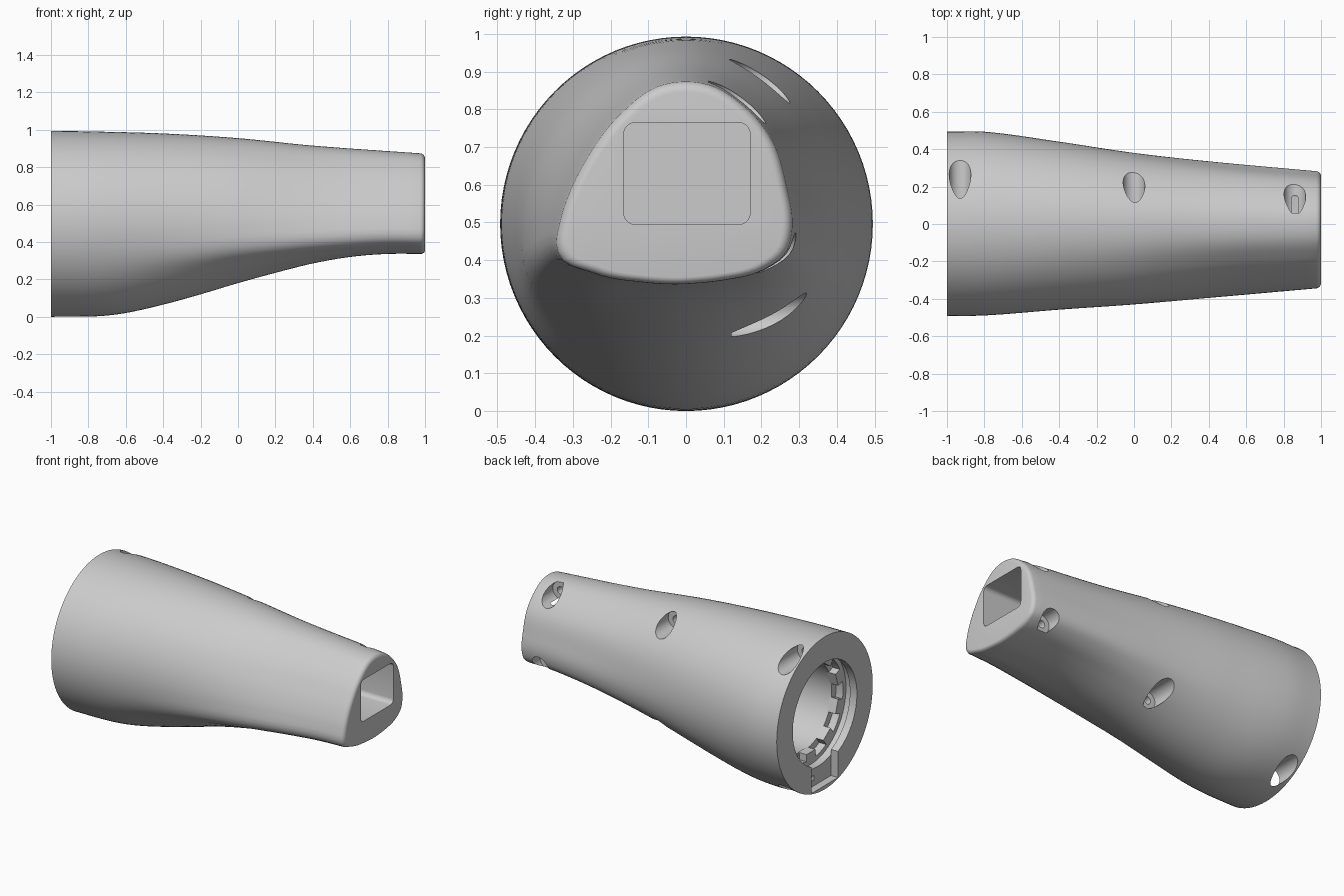
import bpy, bmesh, math
from mathutils import Matrix, Vector

cube = bpy.data.objects.get("Cube")
if cube:
    bpy.data.objects.remove(cube, do_unlink=True)

grey = bpy.data.materials.new("light grey plastic")
grey.use_nodes = True
grey.diffuse_color = (0.6, 0.6, 0.6, 1)
grey.node_tree.nodes["Principled BSDF"].inputs["Base Color"].default_value = (0.6, 0.6, 0.6, 1)

SIDES = 96
AXIS_Z = 0.496


def add_object(name, bm):
    bmesh.ops.recalc_face_normals(bm, faces=bm.faces)
    mesh = bpy.data.meshes.new(name)
    bm.to_mesh(mesh)
    bm.free()
    mesh.materials.append(grey)
    ob = bpy.data.objects.new(name, mesh)
    bpy.context.collection.objects.link(ob)
    return ob


def smooth_value(x, table):
    """Smooth interpolation through (x, value) pairs."""
    last = len(table) - 1
    slope = lambda i: ((table[min(i + 1, last)][1] - table[max(i - 1, 0)][1])
                       / (table[min(i + 1, last)][0] - table[max(i - 1, 0)][0]))
    for i in range(last):
        (xa, a), (xb, b) = table[i], table[i + 1]
        if x <= xb or i == last - 1:
            w = xb - xa
            t = (x - xa) / w
            return ((1 + 2 * t) * (1 - t) ** 2 * a + t * (1 - t) ** 2 * w * slope(i)
                    + t * t * (3 - 2 * t) * b + t * t * (t - 1) * w * slope(i + 1))


# Outline of the sleeve along its length
bottom = [(-1, 0), (-.75, .003), (-.6, .02), (-.4, .065), (-.2, .12), (0, .18),
          (.2, .235), (.4, .285), (.6, .32), (.8, .336), (1, .336)]
top = [(-1, .993), (-.8, .991), (-.4, .98), (0, .955), (.4, .915), (1, .872)]
back = [(-1, .495), (-.78, .492), (-.4, .44), (0, .38), (.4, .335), (1, .28)]
front = [(-1, -.493), (-.78, -.488), (-.4, -.458), (0, -.43), (.4, -.395), (1, -.342)]

# Lopsided rounded triangle of the narrow end, as (y, z)
tip = [(0, .872), (.07, .86), (.15, .81), (.22, .73), (.265, .6), (.28, .47),
       (.262, .415), (.21, .375), (.1, .345), (0, .335), (-.12, .34), (-.25, .365),
       (-.325, .395), (-.345, .44), (-.335, .5), (-.3, .6), (-.25, .69),
       (-.17, .79), (-.08, .857)]
TIP_Z = 0.56
polar = sorted((math.atan2(z - TIP_Z, y), math.hypot(y, z - TIP_Z)) for y, z in tip)
turn = 2 * math.pi
polar = ([(a - turn, r) for a, r in polar[-3:]] + polar + [(a + turn, r) for a, r in polar[:3]])


def section(x):
    """Cross-section at x: a circle that turns into the tip shape."""
    t = min(max((x + 0.8) / 1.5, 0), 1)
    t = t * t * (3 - 2 * t)
    pts = []
    for i in range(SIDES):
        a = -math.pi + turn * i / SIDES
        r = smooth_value(a, polar)
        circle = Vector((math.cos(a), math.sin(a))) * 0.495 + Vector((0, AXIS_Z))
        pts.append(circle.lerp(Vector((r * math.cos(a), r * math.sin(a) + TIP_Z)), t))
    ymin, ymax = min(p.x for p in pts), max(p.x for p in pts)
    zmin, zmax = min(p.y for p in pts), max(p.y for p in pts)
    lo, hi = smooth_value(x, bottom), smooth_value(x, top)
    yb, yf = smooth_value(x, back), smooth_value(x, front)
    return [(p.x * (yb / ymax if p.x > 0 else yf / ymin),
             lo + (p.y - zmin) / (zmax - zmin) * (hi - lo)) for p in pts]


# Sleeve: lofted rings, with a rounded edge at the narrow end
EDGE = 0.025
stations = [(-1 + i * (2 - EDGE) / 40, 0) for i in range(41)]
stations += [(1 - EDGE + EDGE * math.sin(a), EDGE * (1 - math.cos(a)))
             for a in [math.pi / 2 * k / 5 for k in range(1, 6)]]
bm = bmesh.new()
rings = []
for x, inset in stations:
    s = 1 - inset / 0.3
    rings.append([bm.verts.new((x, y * s, TIP_Z + (z - TIP_Z) * s)) for y, z in section(x)])
for a, b in zip(rings, rings[1:]):
    for i in range(SIDES):
        j = (i + 1) % SIDES
        bm.faces.new((a[i], a[j], b[j], b[i]))
bm.faces.new(rings[0])
bm.faces.new(rings[-1])
sleeve = add_object("sleeve", bm)

cutters = []


def cut_cylinder(name, start, axis, length, radius, sides=48):
    """Round cutter from a start point along the x or y axis."""
    bm = bmesh.new()
    axis = Vector(axis)
    place = Matrix.Translation(Vector(start) + axis * length / 2) @ axis.to_track_quat('Z', 'Y').to_matrix().to_4x4()
    bmesh.ops.create_cone(bm, cap_ends=True, segments=sides, radius1=radius,
                          radius2=radius, depth=length, matrix=place)
    cutters.append(add_object(name, bm))


def box(lo, hi, bm=None):
    bm = bm or bmesh.new()
    lo, hi = Vector(lo), Vector(hi)
    place = Matrix.Translation((lo + hi) / 2) @ Matrix.Diagonal((hi - lo).to_4d())
    place[3][3] = 1
    bmesh.ops.create_cube(bm, size=1, matrix=place)
    return bm


# Round socket in the wide end: mouth, locking groove and inner bore
X = (1, 0, 0)
cut_cylinder("socket_mouth", (-1.1, 0, AXIS_Z), X, 0.25, 0.33, 72)
cut_cylinder("locking_groove", (-.95, 0, AXIS_Z), X, 0.05, 0.36, 72)
cut_cylinder("inner_bore", (-.9, 0, AXIS_Z), X, 0.5, 0.285, 72)

# Shallow pocket at the bottom of the wide rim
cutters.append(add_object("rim_pocket", box((-1.1, -.135, .025), (-.95, .135, .25))))

# Rounded rectangular channel in the narrow end
bm = box((.35, -.165, .495), (1.1, .17, .765))
long_edges = [e for e in bm.edges if abs(e.verts[0].co.x - e.verts[1].co.x) > 0.1]
bmesh.ops.bevel(bm, geom=long_edges, offset=0.03, segments=5, affect='EDGES', profile=0.5)
cutters.append(add_object("channel", bm))

# Screw wells running in from the back, with thinner pilot holes
for x, z, depth in [(-.93, .915, .1), (0, .875, .1), (.86, .82, .06),
                    (-.93, .077, .1), (0, .255, .12), (.86, .415, .19)]:
    cut_cylinder("screw_well", (x, depth, z), (0, 1, 0), 0.6, 0.058)
    cut_cylinder("pilot_hole", (x, depth - 0.06, z), (0, 1, 0), 0.1, 0.025, 24)

for cutter in cutters:
    cutter.hide_render = True
    mod = sleeve.modifiers.new(cutter.name, 'BOOLEAN')
    mod.operation = 'DIFFERENCE'
    mod.solver = 'EXACT'
    mod.object = cutter
bpy.context.view_layer.update()
deps = bpy.context.evaluated_depsgraph_get()
carved = bpy.data.meshes.new_from_object(sleeve.evaluated_get(deps))
sleeve.modifiers.clear()
sleeve.data = carved
carved.materials.clear()
carved.materials.append(grey)
for cutter in cutters:
    bpy.data.objects.remove(cutter, do_unlink=True)

# Ring of locking teeth inside the socket mouth
bm = bmesh.new()
for k in range(10):
    tooth = box((-.9, -.045, .28), (-.84, .045, .335))
    bmesh.ops.rotate(tooth, verts=tooth.verts, matrix=Matrix.Rotation(turn * k / 10, 3, 'X'))
    bmesh.ops.translate(tooth, verts=tooth.verts, vec=(0, 0, AXIS_Z))
    part = bpy.data.meshes.new("tooth")
    tooth.to_mesh(part)
    tooth.free()
    bm.from_mesh(part)
    bpy.data.meshes.remove(part)
add_object("locking_teeth", bm)

bpy.ops.object.select_all(action='DESELECT')
sleeve.select_set(True)
bpy.context.view_layer.objects.active = sleeve
bpy.ops.object.shade_smooth_by_angle(angle=math.radians(35))
